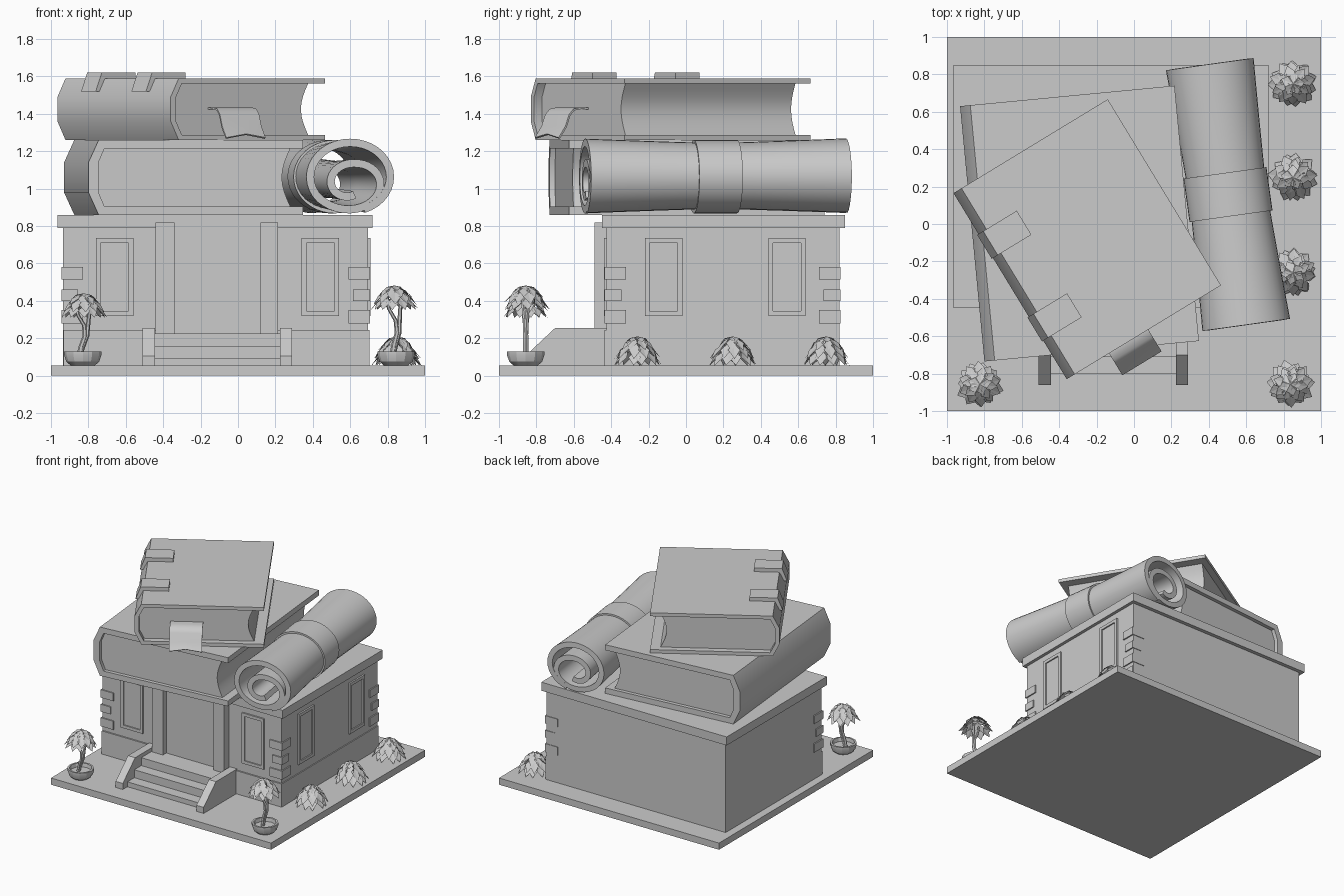
import bpy, bmesh, math, random
from mathutils import Vector as V

if "Cube" in bpy.data.objects:
    bpy.data.objects.remove(bpy.data.objects["Cube"])

random.seed(4)
Z = V((0, 0, 1))


def mesh_obj(name, verts, faces, smooth=None, thick=0):
    me = bpy.data.meshes.new(name)
    me.from_pydata([tuple(v) for v in verts], [], faces)
    bm = bmesh.new()
    bm.from_mesh(me)
    bmesh.ops.recalc_face_normals(bm, faces=bm.faces)
    bm.to_mesh(me)
    bm.free()
    ob = bpy.data.objects.new(name, me)
    bpy.context.collection.objects.link(ob)
    bpy.ops.object.select_all(action='DESELECT')
    ob.select_set(True)
    bpy.context.view_layer.objects.active = ob
    if thick:
        mod = ob.modifiers.new("thickness", 'SOLIDIFY')
        mod.thickness, mod.offset = thick, 0
        bpy.ops.object.modifier_apply(modifier=mod.name)
    if smooth:
        bpy.ops.object.shade_smooth_by_angle(angle=math.radians(smooth))
    return ob


def prism(name, pts, origin, a, b, c, smooth=None):
    """Profile in the a/b plane, extruded by vector c."""
    n = len(pts)
    base = [origin + a * u + b * v for u, v in pts]
    faces = [list(range(n)), list(range(n, 2 * n))]
    faces += [[i, (i + 1) % n, n + (i + 1) % n, n + i] for i in range(n)]
    return mesh_obj(name, base + [p + c for p in base], faces, smooth)


def box(name, x0, x1, y0, y1, z0, z1):
    return prism(name, [(x0, y0), (x1, y0), (x1, y1), (x0, y1)],
                 V((0, 0, z0)), V((1, 0, 0)), V((0, 1, 0)), Z * (z1 - z0))


def sheet(name, rows, thick=0, closed=False, smooth=40):
    """Grid surface from rows of points, optionally thickened."""
    m = len(rows[0])
    faces = []
    for i in range(len(rows) - 1):
        for j in range(m if closed else m - 1):
            k = (j + 1) % m
            faces.append([i * m + j, i * m + k, (i + 1) * m + k, (i + 1) * m + j])
    return mesh_obj(name, [p for r in rows for p in r], faces, smooth, thick)


# ground plate, building body, roof slab, plinth
box("ground_plate", -1, 1, -1, 1, 0, 0.055)
box("building_walls", -0.935, 0.695, -0.425, 0.82, 0.05, 0.8)
box("roof_slab", -0.965, 0.72, -0.45, 0.85, 0.79, 0.86)
box("plinth", -0.933, 0.703, -0.437, 0.818, 0.05, 0.245)

# corner stones
for cx, cy, sx, sy in ((-0.935, -0.425, 1, 1), (0.695, -0.425, -1, 1), (0.695, 0.815, -1, -1)):
    for z0, z1, s in ((0.28, 0.35, 0.105), (0.4, 0.46, 0.08), (0.515, 0.58, 0.105)):
        xs = sorted((cx - sx * 0.01, cx + sx * s))
        ys = sorted((cy - sy * 0.01, cy + sy * s))
        box("corner_stone", *xs, *ys, z0, z1)


# windows: frame ring plus thin pane
def window(origin, a, out):
    x, z, f = 0.1, 0.2075, 0.025
    outer = [(-x, -z), (x, -z), (x, z), (-x, z)]
    inner = [(u - math.copysign(f, u), v - math.copysign(f, v)) for u, v in outer]
    rings = [[origin + a * u + Z * v + out * h for u, v in p]
             for p, h in ((outer, -0.01), (outer, 0.013), (inner, 0.013), (inner, 0.003))]
    sheet("window_frame", rings, closed=True, smooth=None)
    mesh_obj("window_pane", rings[3], [[0, 1, 2, 3]])


for x in (-0.66, 0.44):
    window(V((x, -0.425, 0.5275)), V((1, 0, 0)), V((0, -1, 0)))
for y in (-0.12, 0.54):
    window(V((0.695, y, 0.5275)), V((0, 1, 0)), V((1, 0, 0)))

# entrance: door, pilasters, steps, stair walls
box("door", -0.34, 0.12, -0.445, -0.4, 0.2, 0.82)
for x0, x1 in ((-0.44, -0.34), (0.12, 0.215)):
    box("pilaster", x0, x1, -0.49, -0.4, 0.05, 0.82)
for i, z in enumerate((0.095, 0.16, 0.225)):
    box("step", -0.45, 0.225, -0.80 + 0.09 * i, -0.42, 0.05, z)
for x in (-0.51, 0.225):
    prism("stair_wall", [(-0.42, 0.05), (-0.86, 0.05), (-0.86, 0.105), (-0.70, 0.255), (-0.42, 0.255)],
          V((x, 0, 0)), V((0, 1, 0)), Z, V((0.065, 0, 0)))


# books: o = back spine corner, d = along the spine, n = across the cover
def book(name, o, d, n, length, w, h, t, bulge, inset, fore_inset):
    tip = bulge + t * 0.7
    cover = [(w, 0), (bulge, 0), (0, 0.3 * h), (0, 0.7 * h), (bulge, h), (w, h),
             (w, h - t), (tip, h - t), (t * 1.2, 0.7 * h), (t * 1.2, 0.3 * h), (tip, t), (w, t)]
    prism(name + "_cover", cover, o, n, Z, d * length, 35)
    fore = []
    for i in range(9):
        k = i / 8
        fore.append((w - fore_inset - 0.045 * math.sin(math.pi * k), t + (h - 2 * t) * k))
    pages = fore + [(tip, h - t), (t * 1.2, 0.7 * h), (t * 1.2, 0.3 * h), (tip, t)]
    prism(name + "_pages", pages, o + d * inset, n, Z, d * (length - 2 * inset), 35)


book("lower_book", V((-0.93, 0.63, 0.86)), V((0.095, -0.9955, 0)), V((0.9955, 0.095, 0)),
     1.371, 1.152, 0.4, 0.045, 0.055, 0.03, 0.065)
o, d, n = V((-0.965, 0.165, 1.26)), V((0.52, -0.8545, 0)), V((0.8545, 0.52, 0))
h = 0.33
book("upper_book", o, d, n, 1.164, 0.965, h, 0.028, 0.05, 0.05, 0.075)

# spine straps on the upper book
for s in (0.256, 0.773):
    prism("spine_strap", [(0.24, h - 0.005), (0.24, h + 0.03), (0.03, h + 0.03), (-0.008, h - 0.07),
                          (0.03, h - 0.07), (0.06, h - 0.005)], o + d * s, n, Z, d * 0.15)

# ribbon bookmark with notched end
path = [(1.06, 0.168), (1.16, 0.17), (1.205, 0.162), (1.23, 0.135), (1.255, 0.07), (1.297, 0.01)]
rows = [[o + d * s + n * u + Z * (z + (0.02 if i == 5 and u == 0.39 else 0)) for u in (0.265, 0.39, 0.51)]
        for i, (s, z) in enumerate(path)]
sheet("bookmark", rows, 0.01)

# rolled scroll with a narrowed waist, tied by a band
c0, c1 = V((0.405, 0.855, 1.065)), V((0.60, -0.54, 1.063))
side = V((0.990, 0.138, 0))
rows = []
for i in range(17):
    t = i / 16
    k = 0.87 + 0.13 * abs(2 * t - 1) ** 1.2
    row = []
    for j in range(73):
        s = j / 72
        q = max(0, s - 0.4) / 0.6
        r = 0.183 * (1 - 0.68 * q ** 0.9)
        th = math.radians(-70 + 720 * s)
        row.append(c0.lerp(c1, t) + (side * (1.18 * r * math.cos(th))
                                     + Z * (r * math.sin(th) - 0.04 * min(1, 2 * q))) * k)
    rows.append(row)
sheet("scroll", rows, 0.042)
rows = [[c0.lerp(c1, t) + side * (0.214 * math.cos(a)) + Z * (0.186 * math.sin(a))
         for a in (math.tau * j / 40 for j in range(40))] for t in (0.417, 0.583)]
sheet("scroll_band", rows, 0.02, closed=True)


# leafy dome made of rings of broad pointed leaves
def foliage(name, c, r, h):
    verts, faces = [], []
    for r0, z0, r1, z1, num in ((0, 1, 0.5, 0.8, 5), (0.15, 0.97, 0.75, 0.52, 8),
                                (0.38, 0.78, 0.95, 0.22, 10), (0.5, 0.5, 1.02, 0.0, 11)):
        off = random.random()
        for j in range(num):
            a = math.tau * (j + off + random.uniform(-0.2, 0.2)) / num
            out, tan = V((math.cos(a), math.sin(a), 0)), V((-math.sin(a), math.cos(a), 0))
            e = random.uniform(0.9, 1.06)
            base, tip = out * r * r0 + Z * h * z0, out * r * r1 * e + Z * h * z1
            mid = base.lerp(tip, 0.5) + Z * r * 0.04
            w = tan * r * max(0.24, 1.9 * (r0 + r1) / num)
            b = len(verts)
            verts += [c + p for p in (base, mid + w, tip, mid - w)]
            faces += [[b, b + 1, b + 2], [b, b + 2, b + 3]]
    mesh_obj(name, verts, faces)


for x, y in ((0.85, 0.75), (0.85, 0.25), (0.85, -0.26)):
    foliage("shrub", V((x, y, 0.055)), 0.13, 0.155)


# potted trees: pot, twisted trunk strands, crown
def tube(name, pts, r0, r1):
    rows = []
    for i, p in enumerate(pts):
        r = r0 + (r1 - r0) * i / (len(pts) - 1)
        rows.append([p + V((math.cos(a), math.sin(a), 0)) * r for a in (math.tau * j / 6 for j in range(6))])
    sheet(name, rows, closed=True)


for px, cx, top in ((-0.83, -0.825, 0.44), (0.845, 0.835, 0.482)):
    pot = V((px, -0.857, 0))
    profile = [(0.001, 0.055), (0.065, 0.055), (0.088, 0.075), (0.1, 0.11), (0.1, 0.13),
               (0.085, 0.13), (0.08, 0.1), (0.001, 0.1)]
    rows = [[pot + V((r * math.cos(a), r * math.sin(a), z)) for a in (math.tau * j / 12 for j in range(12))]
            for r, z in profile]
    sheet("pot", rows, closed=True, smooth=25)
    crown = V((cx, -0.857, top - 0.13))
    for s in (-1, 1):
        pts = []
        for k, bend in enumerate((0, 0.004, 0.005, 0.01, 0.03, 0.04)):
            p = (pot + Z * 0.1).lerp(crown + Z * 0.07, k / 5)
            pts.append(p + V((s * bend + (-0.02, -0.005, 0.015, 0.015, 0, 0)[k], s * bend * 0.4, 0)))
        tube("trunk", pts, 0.016, 0.009)
    foliage("tree_crown", crown, 0.125, 0.13)
